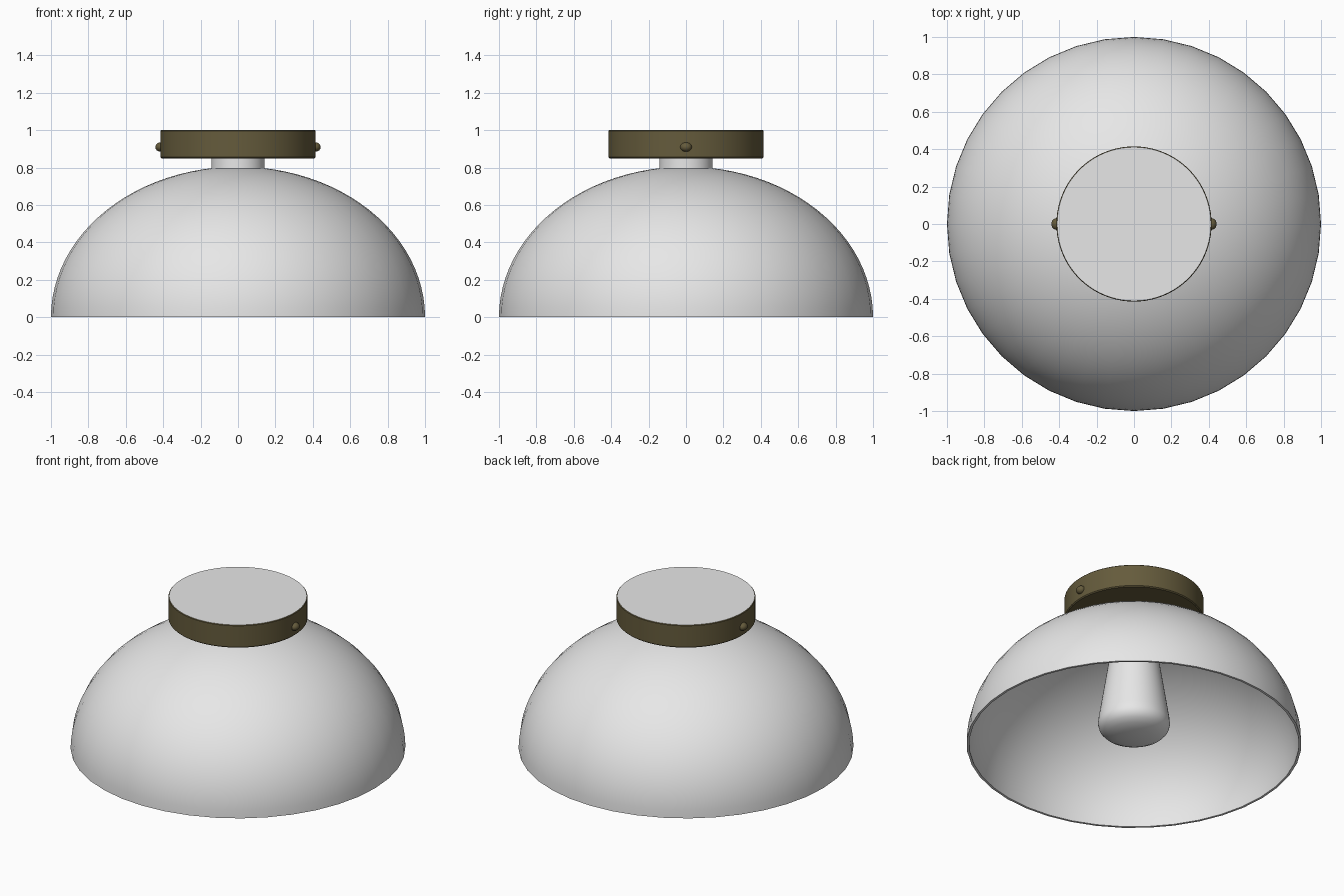
import bpy, math

if "Cube" in bpy.data.objects:
    bpy.data.objects.remove(bpy.data.objects["Cube"])


def material(name, rgb):
    m = bpy.data.materials.new(name)
    m.diffuse_color = (*rgb, 1)
    m.use_nodes = True
    m.node_tree.nodes["Principled BSDF"].inputs["Base Color"].default_value = m.diffuse_color
    return m


GREY = material("pale grey", (0.8, 0.8, 0.8))
BRONZE = material("dark bronze", (0.13, 0.105, 0.045))


def lathe(name, profile, sides, mat, closed=False):
    """Spin a (radius, z) profile about z; points of radius 0 become single poles."""
    verts, rings, faces = [], [], []
    for r, z in profile:
        n = 1 if r == 0 else sides
        rings.append([len(verts) + i % n for i in range(sides)])
        for i in range(n):
            a = 2 * math.pi * i / sides
            verts.append((r * math.cos(a), r * math.sin(a), z))
    pairs = list(zip(rings, rings[1:])) + ([(rings[-1], rings[0])] if closed else [])
    for a, b in pairs:
        for i in range(sides):
            j = (i + 1) % sides
            faces.append(list(dict.fromkeys((a[i], a[j], b[j], b[i]))))
    mesh = bpy.data.meshes.new(name)
    mesh.from_pydata(verts, [], faces)
    mesh.materials.append(mat)
    ob = bpy.data.objects.new(name, mesh)
    bpy.context.collection.objects.link(ob)
    smooth(ob)
    return ob


def smooth(ob):
    bpy.ops.object.select_all(action='DESELECT')
    ob.select_set(True)
    bpy.context.view_layer.objects.active = ob
    bpy.ops.object.shade_smooth_by_angle(angle=math.radians(35))


def arc(rx, rz, a0, a1, n):
    return [(rx * math.cos(a), rz * math.sin(a))
            for a in (math.radians(a0 + (a1 - a0) * i / n) for i in range(n + 1))]


# Thin half-ellipsoid shade, open below, with a hole for the lamp neck
outer = arc(1.0, 0.805, 0, 83, 22)
inner = arc(0.985, 0.79, 83, 0, 22)
lathe("shade", outer + inner, 40, GREY, closed=True)

# Bulb, whose neck runs up through the shade to the ceiling plate
lathe("bulb", [(0, 0.045), (0.03, 0.045), (0.10, 0.052), (0.15, 0.066), (0.185, 0.085),
               (0.207, 0.11), (0.215, 0.14), (0.211, 0.18), (0.18, 0.38), (0.15, 0.57),
               (0.143, 0.65), (0.143, 0.86)], 48, GREY)

# Ceiling plate: bronze body with a pale mounting face on top
plate = lathe("ceiling_plate", [(0, 0.85), (0.409, 0.85), (0.415, 0.856), (0.415, 0.996),
                                (0.411, 1.0), (0, 1.0)], 80, BRONZE)
plate.data.materials.append(GREY)
for f in plate.data.polygons:
    if f.normal.z > 0.99 and f.center.z > 0.99:
        f.material_index = 1

# Side screws
for side, label in ((-1, "left"), (1, "right")):
    bpy.ops.mesh.primitive_uv_sphere_add(segments=24, ring_count=12, radius=1,
                                         location=(side * 0.415, 0, 0.91))
    screw = bpy.context.object
    screw.name = label + "_screw"
    screw.scale = (0.027, 0.031, 0.025)
    screw.data.materials.append(BRONZE)
    smooth(screw)
